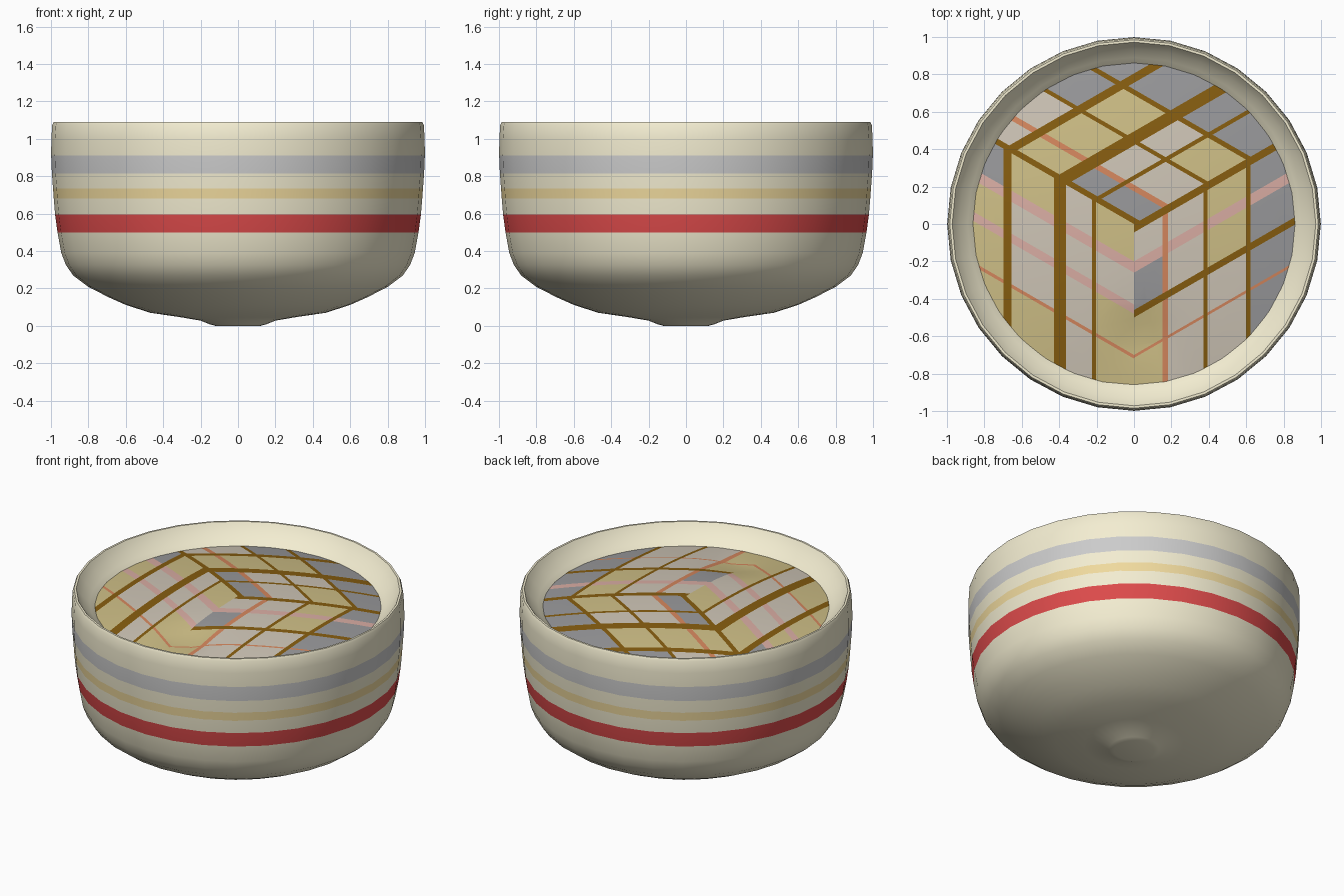
import bpy, bmesh, math
from mathutils import Vector

if "Cube" in bpy.data.objects:
    bpy.data.objects.remove(bpy.data.objects["Cube"])

def mat(name, r, g, b):
    m = bpy.data.materials.new(name)
    m.diffuse_color = (r, g, b, 1)
    m.use_nodes = True
    m.node_tree.nodes["Principled BSDF"].inputs["Base Color"].default_value = m.diffuse_color
    return m

def finish(bm, name, mats, angle):
    me = bpy.data.meshes.new(name)
    bm.to_mesh(me)
    bm.free()
    for m in mats:
        me.materials.append(m)
    ob = bpy.data.objects.new(name, me)
    bpy.context.collection.objects.link(ob)
    bpy.ops.object.select_all(action='DESELECT')
    ob.select_set(True)
    bpy.context.view_layer.objects.active = ob
    bpy.ops.object.shade_smooth_by_angle(angle=math.radians(angle))
    return ob

# bowl: lathed profile, painted bands chosen by height
profile = [(0, 0), (.12, 0), (.15, .008), (.2, .028), (.3, .045), (.47, .07), (.6, .112),
           (.69, .152), (.8, .208), (.88, .268), (.92, .325), (.945, .39), (.965, .5),
           (.978, .595), (.985, .68), (.989, .735), (.995, .815), (.999, .91), (.998, 1.0),
           (.993, 1.075), (.985, 1.09), (.972, 1.09), (.962, 1.075), (.935, 1.04),
           (.89, 1.0), (.85, .97), (.8, .91)]
bands = [(.5, .595, 1), (.68, .735, 2), (.815, .91, 3)]
N = 32
bm = bmesh.new()
rings = []
for r, z in profile:
    if r == 0:
        rings.append([bm.verts.new((0, 0, z))] * N)
    else:
        rings.append([bm.verts.new((r * math.cos(2 * math.pi * i / N),
                                    r * math.sin(2 * math.pi * i / N), z)) for i in range(N)])
for k, (lo, hi) in enumerate(zip(rings, rings[1:])):
    zm = (profile[k][1] + profile[k + 1][1]) / 2
    for i in range(N):
        j = (i + 1) % N
        quad = [lo[i], lo[j], hi[j], hi[i]]
        f = bm.faces.new(list(dict.fromkeys(quad)))
        if profile[k][0] > .95 and k < 20:
            for a, b, m in bands:
                if a < zm < b:
                    f.material_index = m
bmesh.ops.recalc_face_normals(bm, faces=bm.faces)
finish(bm, "bowl", [mat("cream", .90, .85, .64), mat("red", .72, .07, .07),
                    mat("yellow", .87, .70, .34), mat("grey", .55, .55, .57)], 45)

# filling: gently domed disc with a plaid folded around three directions
TAN, WHITE, GREY, BROWN, PINK, ORANGE = range(6)
bm = bmesh.new()
SEG, RINGS, RAD = 36, 8, .862
prev = None
centre = bm.verts.new((0, 0, 0))
for k in range(1, RINGS + 1):
    ring = [bm.verts.new((RAD * k / RINGS * math.cos(2 * math.pi * i / SEG - math.pi / 2),
                          RAD * k / RINGS * math.sin(2 * math.pi * i / SEG - math.pi / 2), 0))
            for i in range(SEG)]
    for i in range(SEG):
        j = (i + 1) % SEG
        bm.faces.new([centre, ring[i], ring[j]] if prev is None
                     else [prev[i], ring[i], ring[j], prev[j]])
    prev = ring

D = Vector((0, -1, 0))
L = Vector((-math.sqrt(.75), .5, 0))
R = Vector((math.sqrt(.75), .5, 0))
left_cols = [(.235, .26, BROWN), (.42, .495, BROWN), (.755, .805, BROWN)]
right_cols = [(.175, .21, ORANGE), (.43, .455, BROWN), (.69, .72, BROWN)]
# each sector: two directions, stripes along each, cell colours by column then row
sectors = [
    (L, D, left_cols, [(.2, .26, PINK), (.43, .48, PINK), (.70, .72, ORANGE)],
     ["TWTT", "WWWW", "TWWT", "GTTT"]),
    (R, D, right_cols, [(0, .045, BROWN), (.2, .26, PINK), (.46, .5, BROWN), (.7, .716, ORANGE)],
     ["WWGTT", "WWWWW", "TTTWW", "GGGGG"]),
    (R, L, [(0, .035, BROWN)] + right_cols, left_cols, ["WWTW", "GGTW", "WWTW", "TWTG", "GGGG"]),
]

def perp(v):
    return Vector((-v.y, v.x, 0))

def coords(p, a, b):
    return p.dot(perp(b)) / a.dot(perp(b)), p.dot(perp(a)) / b.dot(perp(a))

def in_sector(a, b):
    return [f for f in bm.faces if min(coords(f.calc_center_median(), a, b)) > 0]

def stripe_at(t, stripes):
    return next((m for lo, hi, m in stripes if lo < t < hi), None)

for a, b, us, vs, cells in sectors:
    for along, across, stripes in ((a, b, us), (b, a, vs)):
        for lo, hi, _ in stripes:
            for t in (lo, hi):
                if t == 0:
                    continue
                fs = in_sector(a, b)
                es = {e for f in fs for e in f.edges}
                ve = {v for f in fs for v in f.verts}
                bmesh.ops.bisect_plane(bm, geom=fs + list(es) + list(ve), dist=1e-5,
                                       plane_co=along * t, plane_no=perp(across))
    for f in in_sector(a, b):
        u, v = coords(f.calc_center_median(), a, b)
        mu, mv = stripe_at(u, us), stripe_at(v, vs)
        if mu is None and mv is None:
            col = sum(u > s[1] for s in us)
            row = sum(v > s[1] for s in vs)
            f.material_index = "TWG".index(cells[col][row])
        else:
            f.material_index = max((m for m in (mu, mv) if m is not None),
                                   key=lambda m: (m == BROWN, m))

# soft dome with a shallow dip toward the front
for v in bm.verts:
    x, y = v.co.x, v.co.y
    r2 = (x * x + y * y) / RAD ** 2
    dip = .03 * math.exp(-((x - .05) ** 2 + (y + .62) ** 2) / .02)
    v.co.z = .978 + .07 * (1 - r2) - dip
bmesh.ops.recalc_face_normals(bm, faces=bm.faces)
if sum(f.normal.z for f in bm.faces) < 0:
    bmesh.ops.reverse_faces(bm, faces=bm.faces)
finish(bm, "plaid_filling", [mat("tan", .62, .52, .24), mat("off_white", .62, .56, .47),
                             mat("slate", .32, .32, .33), mat("brown", .24, .11, .005),
                             mat("pink", .70, .42, .37), mat("orange", .66, .24, .11)], 40)
